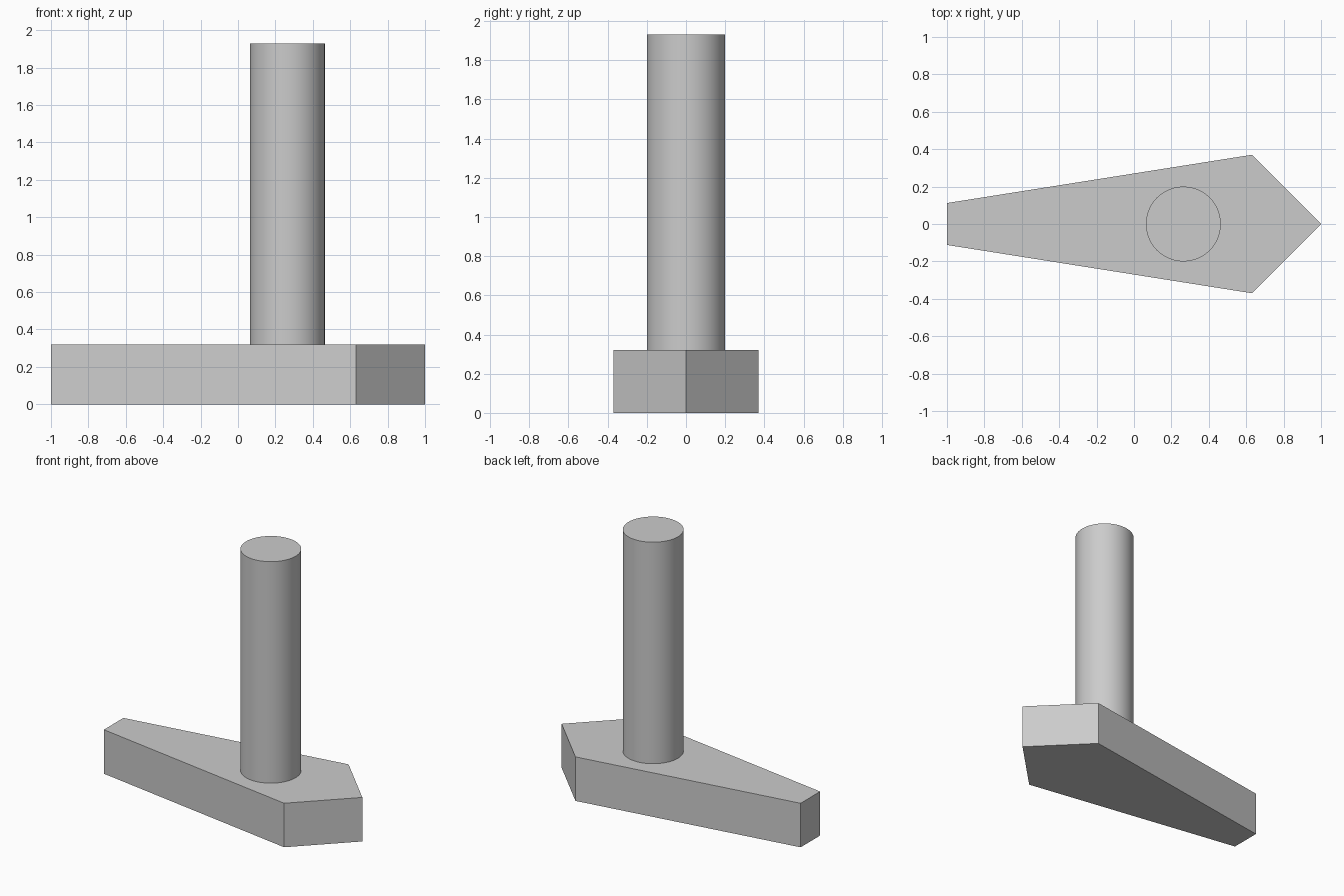
import bpy
import bmesh

cube = bpy.data.objects.get("Cube")
if cube:
    bpy.data.objects.remove(cube, do_unlink=True)

BASE_HEIGHT = 0.32
TOTAL_HEIGHT = 1.93
POST_RADIUS = 0.2
POST_X = 0.264

# Single plain grey
grey = bpy.data.materials.new("plain grey")
grey.use_nodes = True
colour = (0.6, 0.6, 0.6, 1)
grey.diffuse_color = colour
grey.node_tree.nodes["Principled BSDF"].inputs["Base Color"].default_value = colour


def extruded_plate(name, outline, height):
    bm = bmesh.new()
    face = bm.faces.new([bm.verts.new((x, y, 0)) for x, y in outline])
    result = bmesh.ops.extrude_face_region(bm, geom=[face])
    top = [v for v in result["geom"] if isinstance(v, bmesh.types.BMVert)]
    bmesh.ops.translate(bm, verts=top, vec=(0, 0, height))
    bmesh.ops.recalc_face_normals(bm, faces=bm.faces)
    mesh = bpy.data.meshes.new(name)
    bm.to_mesh(mesh)
    bm.free()
    obj = bpy.data.objects.new(name, mesh)
    bpy.context.collection.objects.link(obj)
    mesh.materials.append(grey)
    return obj


# Pointed base: tapered tail, wide shoulders, sharp nose
half = [(-1, -0.112), (0.63, -0.37)]
outline = half + [(1, 0)] + [(x, -y) for x, y in reversed(half)]
extruded_plate("pointed_base", outline, BASE_HEIGHT)

# Round post standing on the base
bpy.ops.mesh.primitive_cylinder_add(
    vertices=96, radius=POST_RADIUS, depth=TOTAL_HEIGHT - BASE_HEIGHT,
    location=(POST_X, 0, (TOTAL_HEIGHT + BASE_HEIGHT) / 2))
post = bpy.context.object
post.name = "round_post"
post.data.materials.append(grey)
bpy.ops.object.shade_smooth_by_angle()
